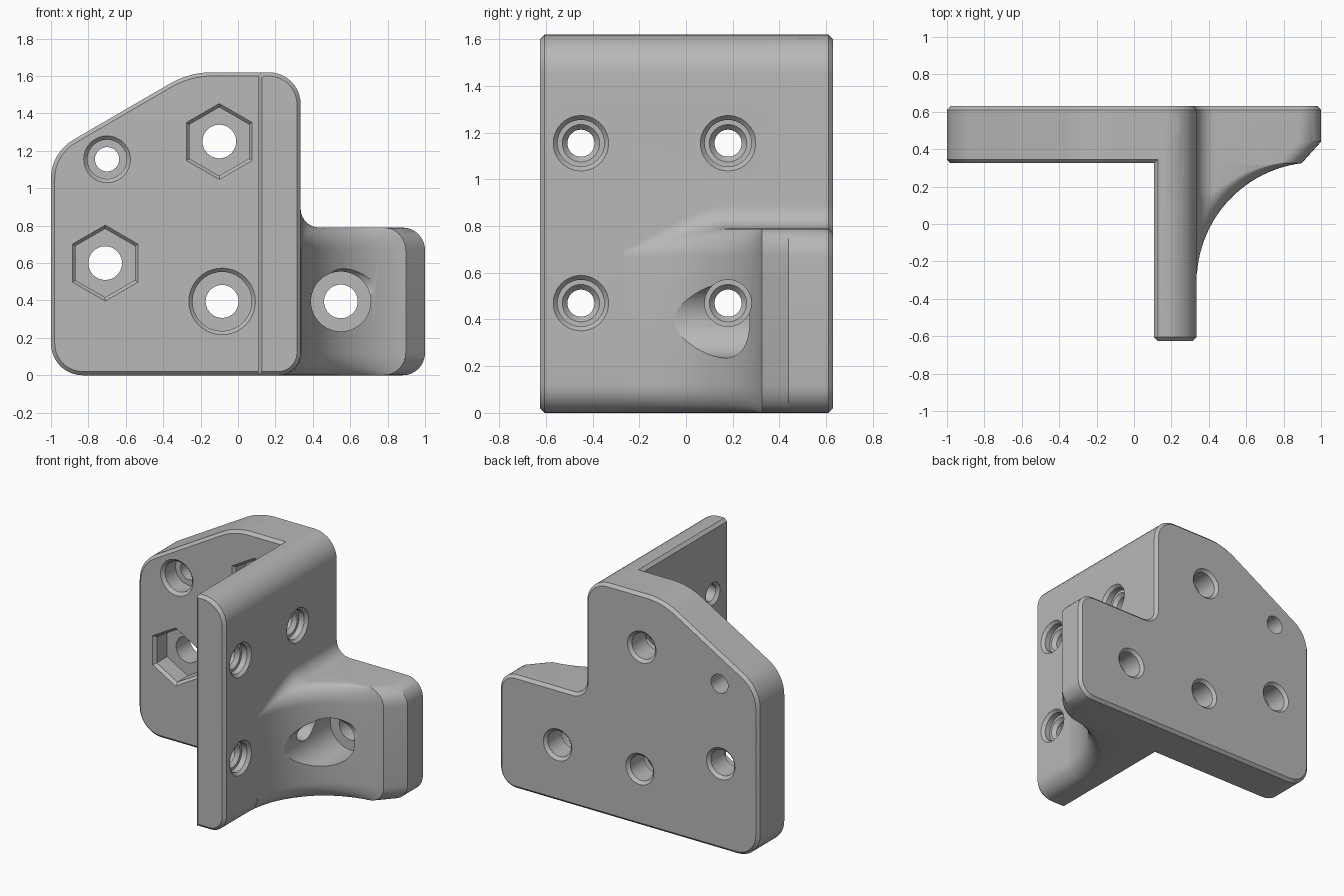
import bpy, bmesh
from math import sin, cos, tan, acos, pi, radians
from mathutils import Vector

cube = bpy.data.objects.get("Cube")
if cube:
    bpy.data.objects.remove(cube, do_unlink=True)

grey = bpy.data.materials.new("mid_grey")
grey.use_nodes = True
colour = (0.48, 0.48, 0.48, 1)
grey.diffuse_color = colour
grey.node_tree.nodes["Principled BSDF"].inputs["Base Color"].default_value = colour

CH = 0.02                      # edge chamfer
ARM_L, ARM_R = 0.107, 0.335    # arm faces
FRONT, BACK = 0.325, 0.63      # plate faces
TOP, ROUND = 1.62, 0.12


def rounded(corners, steps=10):
    """Counter-clockwise outline with filleted corners (x, z, radius)."""
    out = []
    for i, (x, z, r) in enumerate(corners):
        p = Vector((x, z))
        if r == 0:
            out.append(p)
            continue
        a = (Vector(corners[i - 1][:2]) - p).normalized()
        b = (Vector(corners[(i + 1) % len(corners)][:2]) - p).normalized()
        half = a.angle(b) / 2
        centre = p + (a + b).normalized() * r / sin(half)
        start = p + a * r / tan(half) - centre
        turn = pi - 2 * half
        for k in range(steps + 1):
            t = turn * k / steps
            out.append(centre + Vector((start.x * cos(t) - start.y * sin(t),
                                        start.x * sin(t) + start.y * cos(t))))
    return out


def inset(pts, d):
    """Mitred inward offset of a counter-clockwise outline."""
    out = []
    for i, p in enumerate(pts):
        a = (p - pts[i - 1]).normalized()
        b = (pts[(i + 1) % len(pts)] - p).normalized()
        na, nb = Vector((-a.y, a.x)), Vector((-b.y, b.x))
        out.append(p + (na + nb) * d / max(0.3, 1 + na.dot(nb)))
    return out


def loft(name, rings):
    """Closed solid through rings of 3D points."""
    bm = bmesh.new()
    loops = [[bm.verts.new(p) for p in ring] for ring in rings]
    n = len(loops[0])
    for a, b in zip(loops, loops[1:]):
        for i in range(n):
            j = (i + 1) % n
            bm.faces.new((a[i], a[j], b[j], b[i]))
    bm.faces.new(loops[0][::-1])
    bm.faces.new(loops[-1])
    bmesh.ops.remove_doubles(bm, verts=bm.verts, dist=1e-5)
    bmesh.ops.recalc_face_normals(bm, faces=bm.faces)
    mesh = bpy.data.meshes.new(name)
    bm.to_mesh(mesh)
    bm.free()
    obj = bpy.data.objects.new(name, mesh)
    bpy.context.collection.objects.link(obj)
    mesh.materials.append(grey)
    return obj


def at_y(pts, y):
    return [(p.x, y, p.y) for p in pts]


def prism(name, outline, y0, y1):
    small = inset(outline, CH)
    return loft(name, [at_y(small, y0), at_y(outline, y0 + CH),
                       at_y(outline, y1 - CH), at_y(small, y1)])


def combine(target, tool, operation):
    mod = target.modifiers.new(operation, "BOOLEAN")
    mod.operation, mod.solver, mod.object = operation, "EXACT", tool
    bpy.context.view_layer.objects.active = target
    bpy.ops.object.modifier_apply(modifier=mod.name)
    bpy.data.objects.remove(tool, do_unlink=True)


# Back plate with one sloped shoulder
plate = prism("bracket", rounded([
    (-1, 0, 0.17), (ARM_R, 0, ROUND), (ARM_R, TOP, 0.17),
    (-0.26, TOP, 0.45), (-1, 1.19, 0.24)]), FRONT, BACK)

# Forward arm, overlapping the plate
arm = prism("arm", rounded([
    (ARM_L, 0, 0), (ARM_R, 0, ROUND), (ARM_R, TOP, 0.17),
    (ARM_L + CH, TOP, 0), (ARM_L, TOP - CH, 0)]), -0.625, 0.5)
combine(plate, arm, "UNION")

# Side wing: sections across y, blended into the arm by a concave sweep
WING_TOP, FILLET, SWEEP, STEPS = 0.79, 0.1, 0.64, 8


def wing_section(edge):
    pts = [Vector((0.2, 0))]
    for k in range(STEPS + 1):
        t = pi / 2 * k / STEPS
        pts.append(Vector((edge - ROUND + ROUND * sin(t), ROUND - ROUND * cos(t))))
    total = ROUND + FILLET
    turn = acos(max(0, 1 - (edge - ARM_R) / total))
    z = WING_TOP - ROUND
    for k in range(STEPS + 1):
        t = turn * k / STEPS
        pts.append(Vector((edge - ROUND + ROUND * cos(t), z + ROUND * sin(t))))
    for k in range(STEPS, -1, -1):
        t = turn * k / STEPS
        pts.append(Vector((ARM_R + FILLET - FILLET * cos(t),
                           z + total * sin(turn) - FILLET * sin(t))))
    pts.append(Vector((0.2, pts[-1].y)))
    return pts


rings = []
for k in range(25):
    t = radians(4 + (83 - 4) * k / 24)
    rings.append(at_y(wing_section(ARM_R + SWEEP * (1 - cos(t))), -0.31 + SWEEP * sin(t)))
end = wing_section(1)
rings += [at_y(end, 0.44), at_y(end, BACK - CH), at_y(inset(end, CH), BACK)]
combine(plate, loft("wing", rings), "UNION")


def bore(axis, u, z, profile, sides=40):
    """Cut a turned (or hexagonal) hole; profile is (radius, position on axis)."""
    rings = []
    for r, d in profile:
        ring = []
        for k in range(sides):
            t = pi / 2 + 2 * pi * k / sides
            a, b = u + r * cos(t), z + r * sin(t)
            ring.append((a, d, b) if axis == "y" else (d, a, b))
        rings.append(ring)
    combine(plate, loft("cutter", rings), "DIFFERENCE")


SEAT = 0.46


def mouth(r):
    return [(r + 0.03, FRONT - 0.01), (r, FRONT + CH), (r, SEAT)]


def through(r):
    return [(r, SEAT), (r, BACK - CH), (r + 0.03, BACK + 0.01)]


# Counterbored holes in the plate
bore("y", -0.7, 1.155, mouth(0.105) + [(0.065, SEAT), (0.065, 0.7)])
bore("y", -0.085, 0.395, mouth(0.158) + through(0.088))

# Hexagonal nut pockets
for x, z in ((-0.1, 1.25), (-0.71, 0.6)):
    bore("y", x, z, mouth(0.183), 6)
    bore("y", x, z, [(0.09, 0.4)] + through(0.09))

# Wing hole, its counterbore running out through the sweep
bore("y", 0.55, 0.395, [(0.16, -0.4), (0.16, SEAT)] + through(0.09))

# Stepped screw holes through the arm
STEP = [(0.1, 0.275), (0.08, 0.275), (0.058, 0.25), (0.058, ARM_L + CH), (0.088, ARM_L - 0.01)]
for y in (-0.45, 0.18):
    for z in (0.47, 1.155):
        in_wing = y > 0 and z < WING_TOP
        entry = [(0.1, 0.9)] if in_wing else [(0.128, ARM_R + 0.01), (0.1, ARM_R - CH)]
        bore("x", y, z, entry + STEP)

# Smooth curved walls, sharp chamfers
bpy.ops.object.select_all(action="DESELECT")
plate.select_set(True)
bpy.context.view_layer.objects.active = plate
bpy.ops.object.shade_smooth_by_angle(angle=radians(25))
